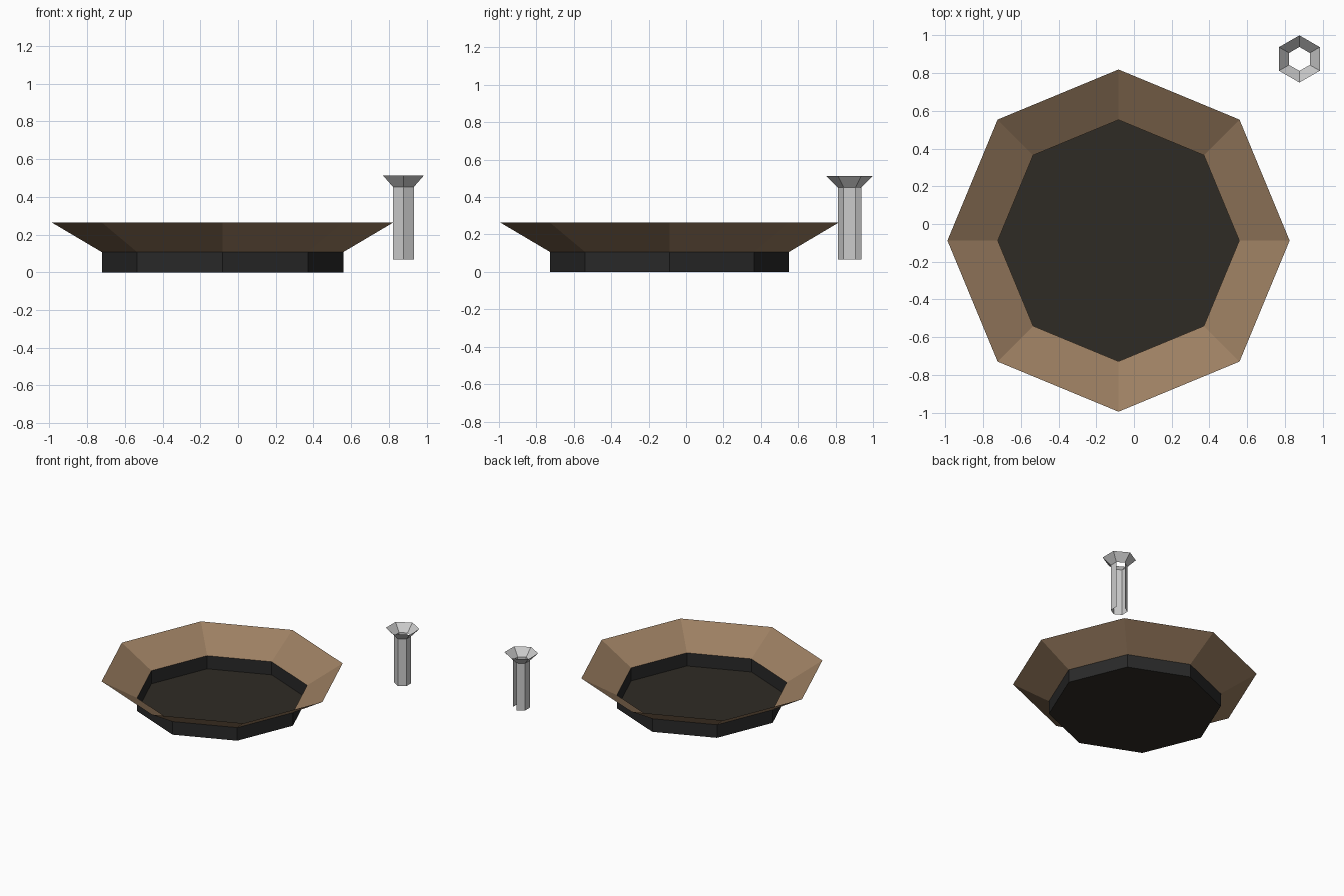
import bpy, bmesh
from math import cos, sin, radians

if "Cube" in bpy.data.objects:
    bpy.data.objects.remove(bpy.data.objects["Cube"])


def colour(name, rgb):
    m = bpy.data.materials.new(name)
    m.diffuse_color = (*rgb, 1)
    m.use_nodes = True
    m.node_tree.nodes["Principled BSDF"].inputs["Base Color"].default_value = m.diffuse_color
    return m


def shell(name, centre, profile, sides, start=0, mat=None, floor=False, skip=()):
    """Open faceted shell of revolution; skip lists (band, side) faces left open."""
    bm = bmesh.new()
    rings = []
    for r, z in profile:
        angles = [radians(start + 360 * i / sides) for i in range(sides)]
        rings.append([bm.verts.new((r * cos(a), r * sin(a), z)) for a in angles])
    for b, (lo, hi) in enumerate(zip(rings, rings[1:])):
        for i in range(sides):
            if (b, i) not in skip:
                j = (i + 1) % sides
                bm.faces.new((lo[i], lo[j], hi[j], hi[i]))
    if floor:
        bm.faces.new(rings[0][::-1])
    me = bpy.data.meshes.new(name)
    bm.to_mesh(me)
    bm.free()
    ob = bpy.data.objects.new(name, me)
    ob.location = (*centre, 0)
    if mat:
        me.materials.append(mat)
    bpy.context.collection.objects.link(ob)
    return ob


brown = colour("brown", (0.33, 0.21, 0.12))
black = colour("black", (0.022, 0.022, 0.022))
dark_brown = colour("dark_brown", (0.028, 0.024, 0.018))

dish = (-0.082, -0.088)
pin = (0.877, 0.875)

# Octagonal dish: flared rim, upright wall and flat floor
shell("dish_rim", dish, [(0.64, 0.107), (0.907, 0.265)], 8, mat=brown)
shell("dish_wall", dish, [(0.64, 0), (0.64, 0.107)], 8, mat=black)
shell("dish_floor", dish, [(0.64, 0)], 8, mat=dark_brown, floor=True)

# Hollow six-sided pin with a flared head and one open side
shell("pin", pin, [(0.0635, 0.067), (0.0635, 0.452), (0.125, 0.513)], 6,
      start=30, skip={(0, 0)})
